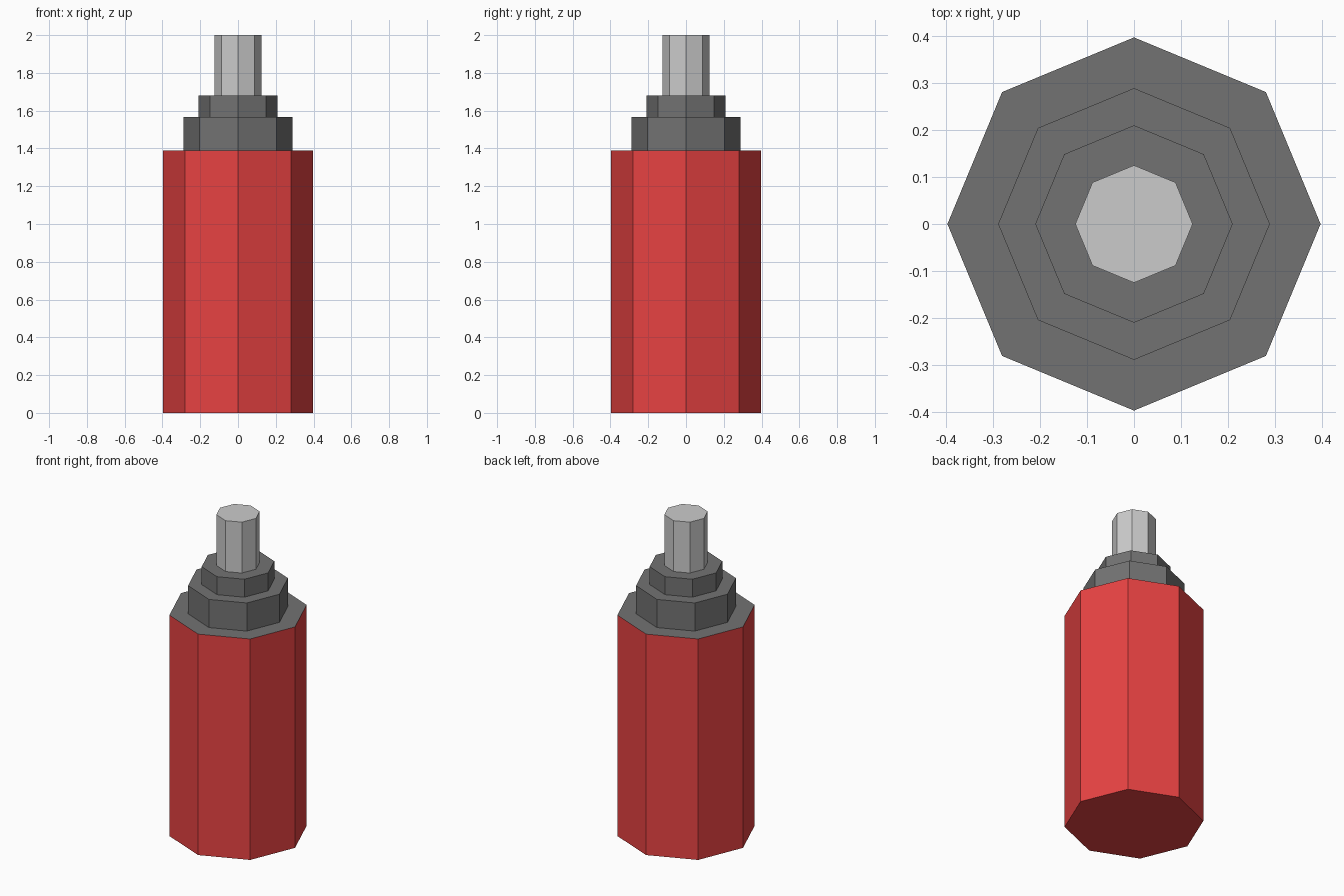
import bpy, bmesh
from math import cos, sin, pi

if "Cube" in bpy.data.objects:
    bpy.data.objects.remove(bpy.data.objects["Cube"])

SIDES = 8


def material(name, rgb):
    m = bpy.data.materials.new(name)
    m.diffuse_color = (*rgb, 1)
    m.use_nodes = True
    m.node_tree.nodes["Principled BSDF"].inputs["Base Color"].default_value = m.diffuse_color
    return m


def turned(name, profile, mat=None, bottom=False, top=False):
    """Sweep a (radius, z) profile around z with flat octagonal sides."""
    bm = bmesh.new()
    rings = [[bm.verts.new((r * cos(2 * pi * i / SIDES), r * sin(2 * pi * i / SIDES), z))
              for i in range(SIDES)] for r, z in profile]
    for a, b in zip(rings, rings[1:]):
        for i in range(SIDES):
            j = (i + 1) % SIDES
            bm.faces.new((a[i], a[j], b[j], b[i]))
    if bottom:
        bm.faces.new(rings[0][::-1])
    if top:
        bm.faces.new(rings[-1])
    mesh = bpy.data.meshes.new(name)
    bm.to_mesh(mesh)
    bm.free()
    ob = bpy.data.objects.new(name, mesh)
    bpy.context.collection.objects.link(ob)
    if mat:
        mesh.materials.append(mat)
    return ob


red = material("red", (0.8, 0.055, 0.055))
dark = material("dark_grey", (0.17, 0.17, 0.17))

# Red body, closed underneath
turned("body", [(0.397, 0), (0.397, 1.39)], red, bottom=True)

# Dark lid with two stepped collars
turned("stepped_collar", [(0.397, 1.39), (0.289, 1.39), (0.289, 1.567),
                          (0.21, 1.567), (0.21, 1.68), (0.125, 1.68)], dark)

# Light grey pin
turned("pin", [(0.125, 1.68), (0.125, 2)], top=True)
